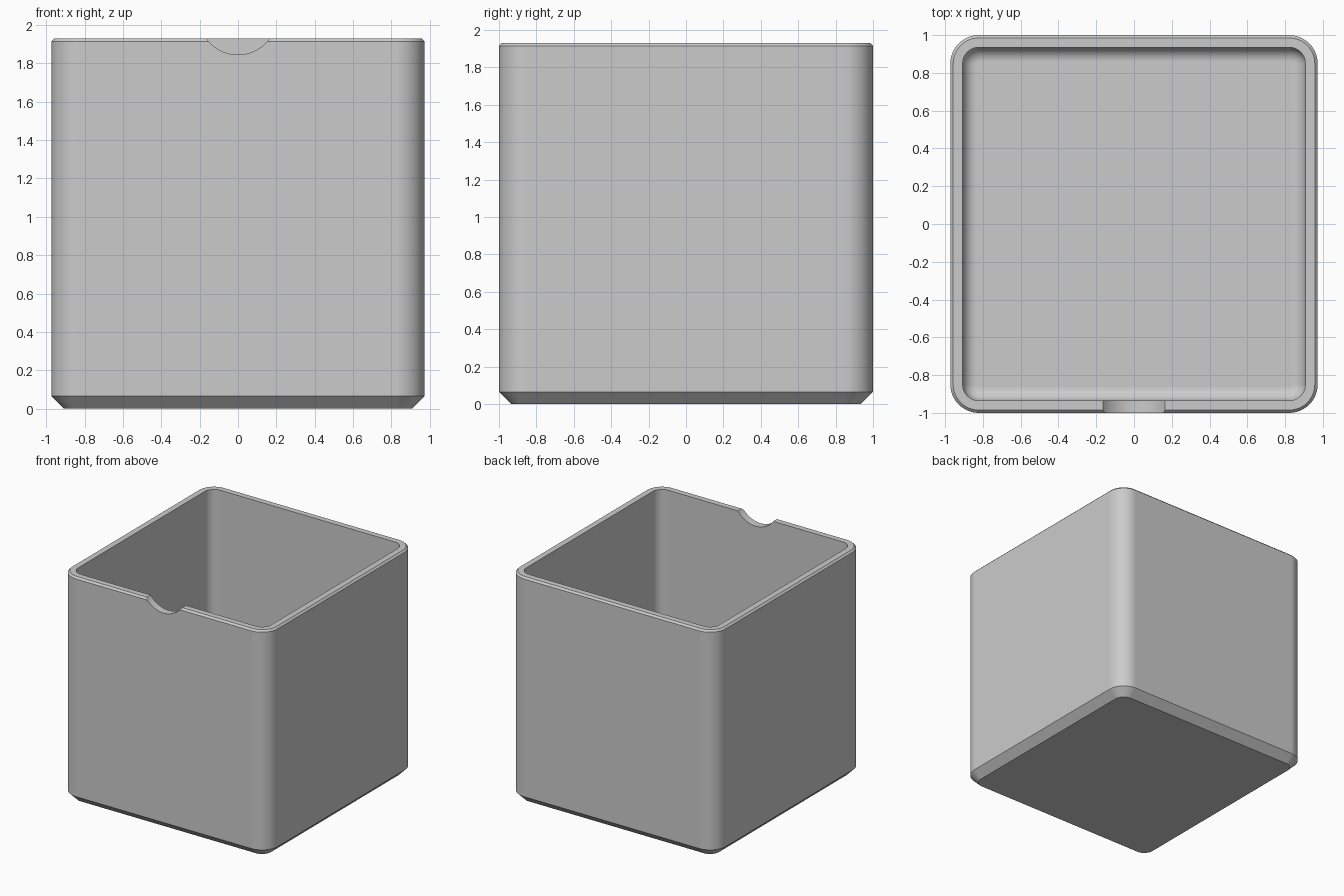
import bpy
import bmesh
from math import sin, cos, pi, radians

if "Cube" in bpy.data.objects:
    bpy.data.objects.remove(bpy.data.objects["Cube"], do_unlink=True)

HALF_X, HALF_Y, HEIGHT = 0.972, 1.0, 1.93
CORNER, WALL, FLOOR = 0.15, 0.065, 0.065
BOTTOM_CHAMFER, RIM_CHAMFER, FILLET = 0.065, 0.015, 0.075
CORNER_STEPS, FILLET_STEPS = 12, 8

grey = bpy.data.materials.new("plain grey")
grey.use_nodes = True
grey.diffuse_color = (0.6, 0.6, 0.6, 1)
grey.node_tree.nodes["Principled BSDF"].inputs["Base Color"].default_value = grey.diffuse_color


def ring(bm, inset, z):
    """Rounded rectangle, inset from the outer wall, at height z."""
    r = CORNER - inset
    verts = []
    for quarter, (sx, sy) in enumerate([(1, 1), (-1, 1), (-1, -1), (1, -1)]):
        for i in range(CORNER_STEPS + 1):
            a = (quarter + i / CORNER_STEPS) * pi / 2
            verts.append(bm.verts.new((sx * (HALF_X - CORNER) + r * cos(a),
                                       sy * (HALF_Y - CORNER) + r * sin(a), z)))
    return verts


# Wall profile as (inset, height): outside from the base up, then inside down
profile = [(BOTTOM_CHAMFER, 0), (0, BOTTOM_CHAMFER),
           (0, HEIGHT - RIM_CHAMFER), (RIM_CHAMFER, HEIGHT), (WALL, HEIGHT)]
for i in range(FILLET_STEPS + 1):
    a = i / FILLET_STEPS * pi / 2
    profile.append((WALL + FILLET * (1 - cos(a)), FLOOR + FILLET * (1 - sin(a))))

# Open box lofted through the profile
bm = bmesh.new()
rings = [ring(bm, inset, z) for inset, z in profile]
for low, high in zip(rings, rings[1:]):
    for i in range(len(low)):
        j = (i + 1) % len(low)
        bm.faces.new((low[i], low[j], high[j], high[i]))
bm.faces.new(rings[0][::-1])
bm.faces.new(rings[-1])
bmesh.ops.recalc_face_normals(bm, faces=bm.faces)
mesh = bpy.data.meshes.new("open_box")
bm.to_mesh(mesh)
bm.free()
mesh.materials.append(grey)
box = bpy.data.objects.new("open_box", mesh)
bpy.context.collection.objects.link(box)

# Round thumb notch in the front rim
bpy.ops.mesh.primitive_cylinder_add(vertices=96, radius=0.203, depth=0.3,
                                    location=(0, -HALF_Y, 2.048),
                                    rotation=(radians(90), 0, 0))
cutter = bpy.context.object
cutter.name = "notch_cutter"
cutter.hide_render = True
cutter.data.materials.append(grey)

bpy.ops.object.select_all(action='DESELECT')
box.select_set(True)
bpy.context.view_layer.objects.active = box
notch = box.modifiers.new("thumb_notch", 'BOOLEAN')
notch.operation = 'DIFFERENCE'
notch.solver = 'EXACT'
notch.object = cutter
bpy.ops.object.modifier_apply(modifier=notch.name)
bpy.data.objects.remove(cutter, do_unlink=True)

# Smooth corners and fillet, flat walls, crisp chamfers
bpy.ops.object.shade_smooth_by_angle(angle=radians(25))
weighted = box.modifiers.new("flat_walls", 'WEIGHTED_NORMAL')
weighted.keep_sharp = True
